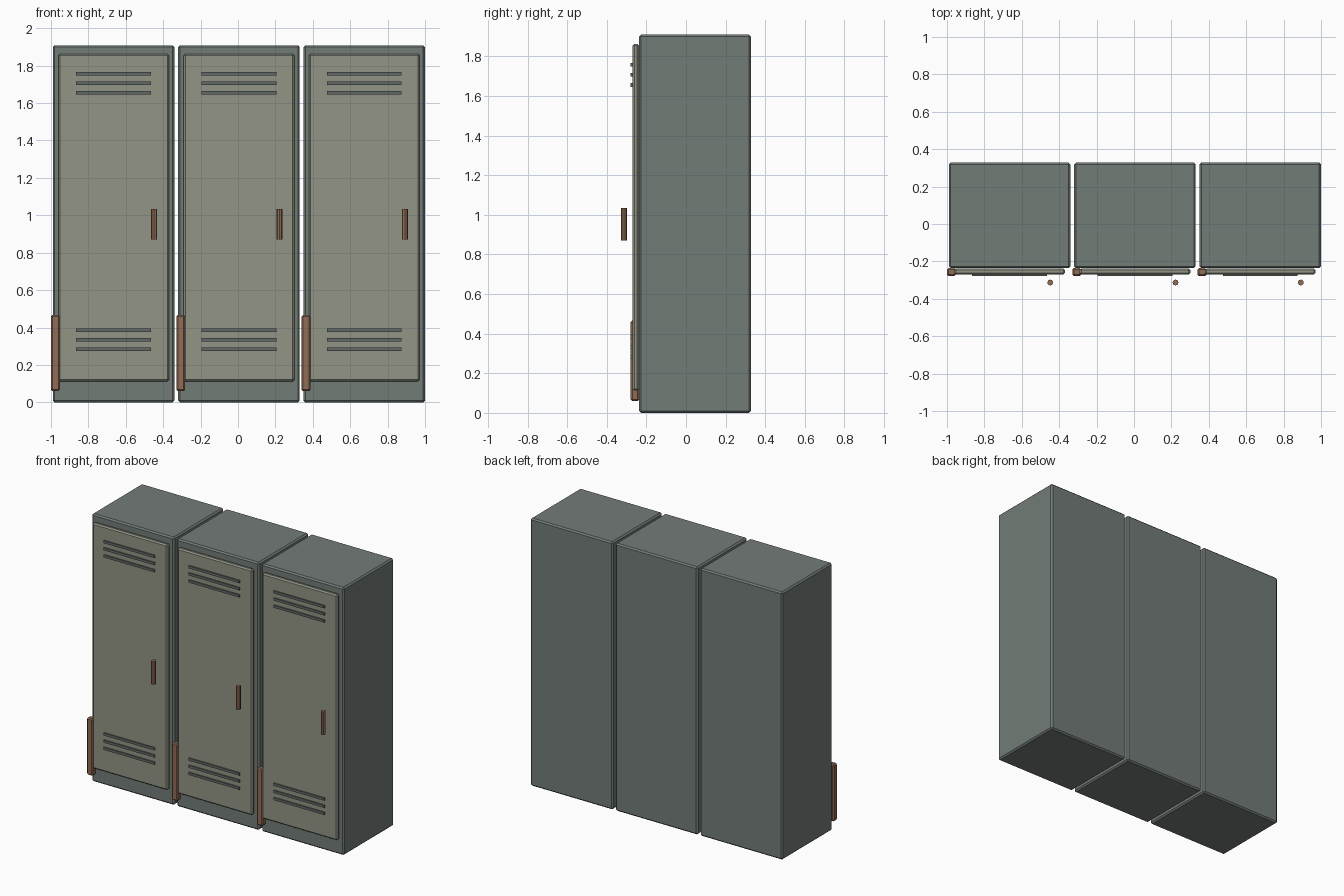
import bpy

if "Cube" in bpy.data.objects:
    bpy.data.objects.remove(bpy.data.objects["Cube"])


def material(name, rgb):
    m = bpy.data.materials.new(name)
    m.diffuse_color = (*rgb, 1)
    m.use_nodes = True
    m.node_tree.nodes["Principled BSDF"].inputs["Base Color"].default_value = m.diffuse_color
    return m


BODY = material("grey_green_steel", (0.17, 0.20, 0.185))
DOOR = material("pale_door_paint", (0.29, 0.30, 0.24))
VENT = material("vent_steel", (0.12, 0.14, 0.13))
COPPER = material("brown_metal", (0.28, 0.15, 0.09))


def box(name, x, y, z, mat, bevel=0):
    """Box from (min, max) ranges, with an optional single chamfer."""
    lo, hi = zip(x, y, z)
    bpy.ops.mesh.primitive_cube_add(size=1, location=[(a + b) / 2 for a, b in zip(lo, hi)])
    ob = bpy.context.object
    ob.name = name
    ob.scale = [b - a for a, b in zip(lo, hi)]
    bpy.ops.object.transform_apply(location=False, rotation=False, scale=True)
    ob.data.materials.append(mat)
    if bevel:
        mod = ob.modifiers.new("chamfer", 'BEVEL')
        mod.width = bevel
        mod.segments = 1
    return ob


def locker(cx, tag):
    # Cabinet body
    box(f"cabinet_{tag}", (cx - 0.325, cx + 0.325), (-0.236, 0.328), (0, 1.909), BODY, 0.01)
    # Door panel on the front
    box(f"door_{tag}", (cx - 0.296, cx + 0.296), (-0.27, -0.238), (0.112, 1.863), DOOR, 0.009)
    # Vent slats, three at the top and three at the bottom
    for base, group in ((1.655, "upper"), (0.283, "lower")):
        for i in range(3):
            z = base + i * 0.051
            box(f"{group}_vent_{i + 1}_{tag}", (cx - 0.2, cx + 0.2), (-0.279, -0.268),
                (z - 0.009, z + 0.009), VENT)
    # Hinge strip at the lower left
    box(f"hinge_{tag}", (cx - 0.335, cx - 0.288), (-0.279, -0.236), (0.06, 0.467), COPPER, 0.008)
    # Upright handle bar
    bpy.ops.mesh.primitive_cylinder_add(vertices=8, radius=0.016, depth=0.165,
                                        location=(cx + 0.217, -0.313, 0.952))
    handle = bpy.context.object
    handle.name = f"handle_{tag}"
    handle.data.materials.append(COPPER)


for cx, tag in ((-0.665, "left"), (0.005, "middle"), (0.675, "right")):
    locker(cx, tag)
